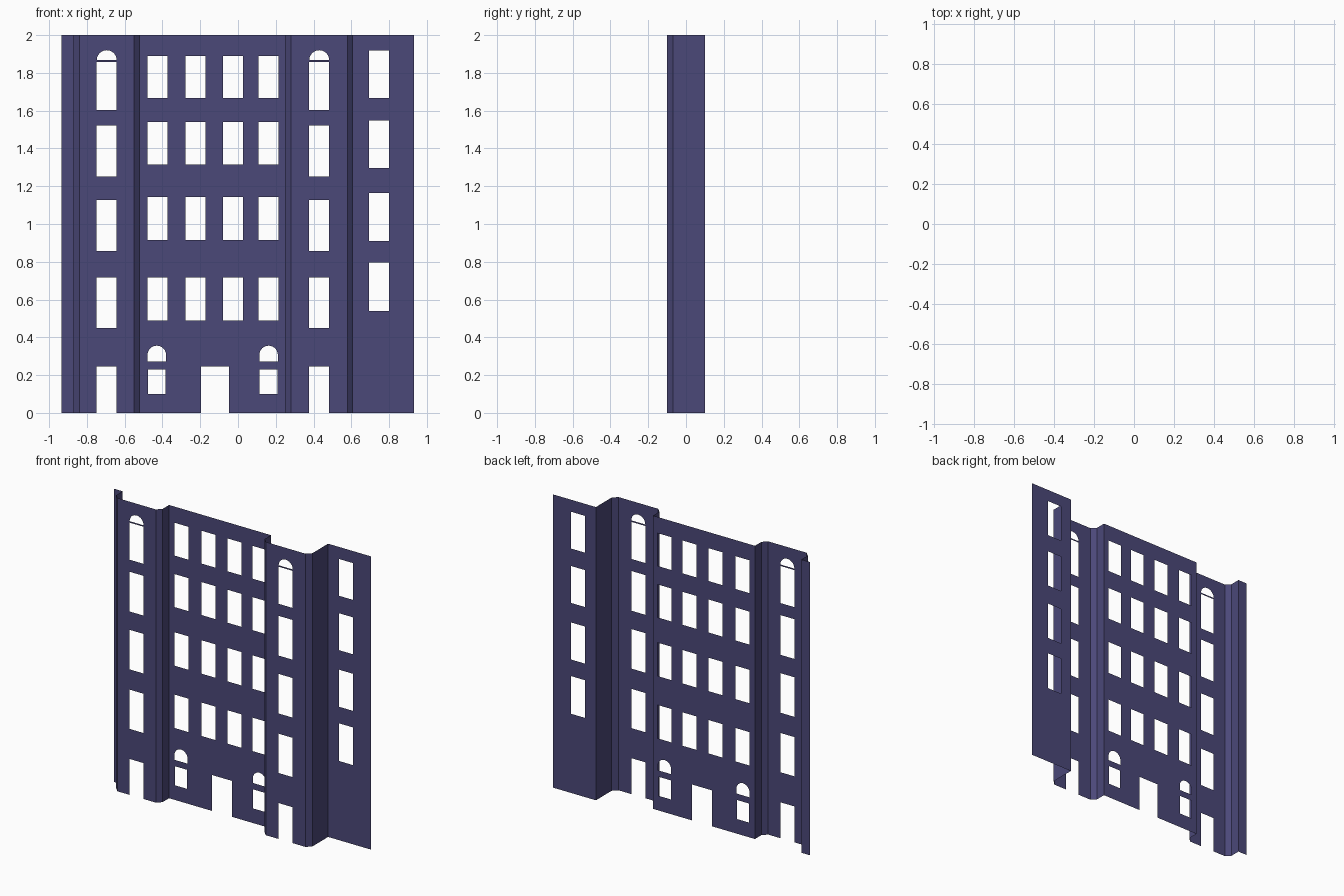
import bpy, bmesh, math

if "Cube" in bpy.data.objects:
    bpy.data.objects.remove(bpy.data.objects["Cube"])

H = 2.0
mat = bpy.data.materials.new("indigo_wall")
mat.diffuse_color = (0.07, 0.065, 0.19, 1)
mat.use_nodes = True
mat.node_tree.nodes["Principled BSDF"].inputs["Base Color"].default_value = mat.diffuse_color


def finish(name, bm):
    me = bpy.data.meshes.new(name)
    bm.to_mesh(me)
    bm.free()
    me.materials.append(mat)
    ob = bpy.data.objects.new(name, me)
    bpy.context.collection.objects.link(ob)
    return ob


def rect(x0, x1, z0, z1):
    return [(x0, z0), (x1, z0), (x1, z1), (x0, z1)]


def arch(x0, x1, z0, spring, n=12):
    # opening with a semicircular head
    c, r = (x0 + x1) / 2, (x1 - x0) / 2
    pts = [(c + r * math.cos(math.pi * i / n), spring + r * math.sin(math.pi * i / n))
           for i in range(n + 1)]
    return pts if z0 == spring else [(x0, z0), (x1, z0)] + pts


def panel(name, x0, x1, y, holes=(), door=None):
    # thin flat wall with openings; a door is a notch in the bottom edge
    outline = [(x0, 0)]
    if door:
        a, b, h = door
        outline += [(a, 0), (a, h), (b, h), (b, 0)]
    outline += [(x1, 0), (x1, H), (x0, H)]
    bm = bmesh.new()
    for loop in [outline, *holes]:
        vs = [bm.verts.new((x, y, z)) for x, z in loop]
        for i, v in enumerate(vs):
            bm.edges.new((v, vs[(i + 1) % len(vs)]))
    bmesh.ops.triangle_fill(bm, edges=bm.edges[:], use_beauty=True, normal=(0, -1, 0))
    bm.normal_update()
    bmesh.ops.reverse_faces(bm, faces=[f for f in bm.faces if f.normal.y > 0])
    return finish(name, bm)


def strip(name, pts):
    # upright wall following a plan line from left to right
    bm = bmesh.new()
    cols = [(bm.verts.new((x, y, 0)), bm.verts.new((x, y, H))) for x, y in pts]
    for (a, b), (c, d) in zip(cols, cols[1:]):
        bm.faces.new((a, c, d, b))
    return finish(name, bm)


# Projecting bays with arched top windows and a door
BAY_ROWS = [(0.45, 0.718), (0.856, 1.126), (1.251, 1.522), (1.604, 1.857)]
for name, x0, x1, wx in (("left_bay", -0.84, -0.55, -0.695), ("right_bay", 0.28, 0.58, 0.43)):
    a, b = wx - 0.053, wx + 0.053
    holes = [rect(a, b, *row) for row in BAY_ROWS] + [arch(a, b, 1.867, 1.867)]
    panel(name, x0, x1, -0.1, holes, (a, b, 0.245))

# Central wall: four columns of windows, arched ground windows, main door
holes = [rect(c - 0.053, c + 0.053, z0, z1)
         for c in (-0.427, -0.224, -0.026, 0.161)
         for z0, z1 in ((0.49, 0.718), (0.915, 1.143), (1.315, 1.54), (1.666, 1.89))]
for c in (-0.43, 0.162):
    holes += [rect(c - 0.047, c + 0.047, 0.1, 0.23), arch(c - 0.049, c + 0.049, 0.273, 0.307)]
panel("central_wall", -0.52, 0.25, 0, holes, (-0.195, -0.047, 0.245))

# Recessed right wing and plain left edge
panel("right_wing", 0.61, 0.933, 0.1,
      [rect(0.693, 0.799, *r) for r in ((0.54, 0.797), (0.91, 1.163), (1.296, 1.548), (1.667, 1.918))])
panel("left_edge_wall", -0.935, -0.87, 0)

# Chamfered returns joining the bays to the walls
strip("left_bay_outer_return", [(-0.87, 0), (-0.87, -0.07), (-0.84, -0.1)])
strip("left_bay_inner_return", [(-0.55, -0.1), (-0.52, -0.07), (-0.52, 0)])
strip("right_bay_inner_return", [(0.25, 0), (0.25, -0.07), (0.28, -0.1)])
strip("right_bay_outer_return", [(0.58, -0.1), (0.61, -0.07), (0.61, 0.1)])
